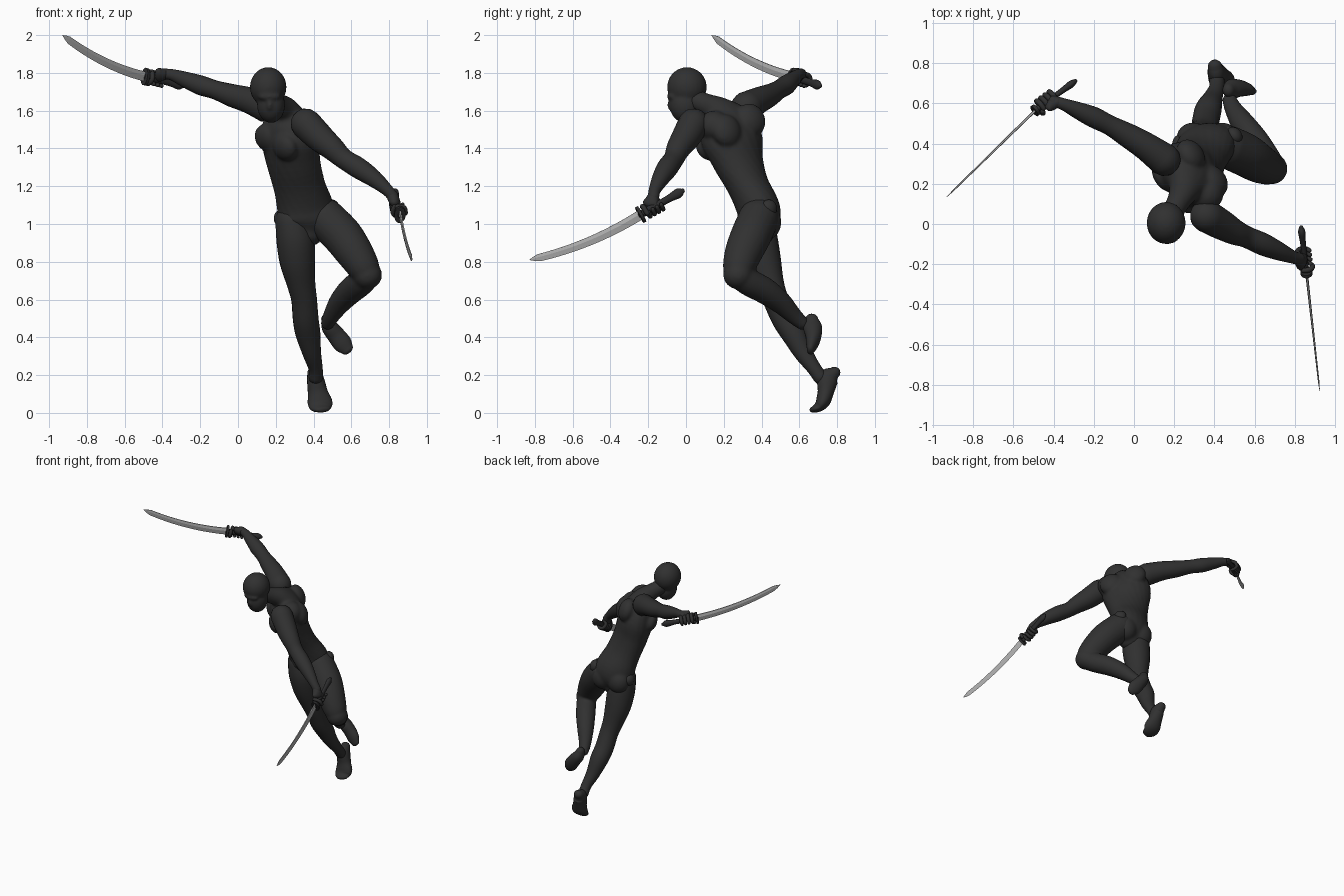
import bpy, bmesh, math
from mathutils import Vector, Matrix

if "Cube" in bpy.data.objects:
    bpy.data.objects.remove(bpy.data.objects["Cube"])

V = Vector


def material(name, r, g, b):
    m = bpy.data.materials.new(name)
    m.diffuse_color = (r, g, b, 1)
    m.use_nodes = True
    m.node_tree.nodes["Principled BSDF"].inputs["Base Color"].default_value = m.diffuse_color
    return m


SUIT = material("suit black", 0.03, 0.03, 0.03)
GRIP = material("grip black", 0.025, 0.025, 0.026)
STEEL = material("blade steel", 0.46, 0.46, 0.46)


def finish(name, bm, mat, smooth=True, voxel=0):
    bmesh.ops.recalc_face_normals(bm, faces=bm.faces)
    me = bpy.data.meshes.new(name)
    bm.to_mesh(me)
    bm.free()
    ob = bpy.data.objects.new(name, me)
    bpy.context.collection.objects.link(ob)
    me.materials.append(mat)
    for p in me.polygons:
        p.use_smooth = smooth
    if voxel:
        r = ob.modifiers.new("blend", 'REMESH')
        r.mode, r.voxel_size, r.use_smooth_shade = 'VOXEL', voxel, True
        s = ob.modifiers.new("soften", 'SMOOTH')
        s.factor, s.iterations = 0.5, 4
    return ob


def catmull(pts, sub):
    """Smooth curve through tuples of any length."""
    out = []
    for i in range(len(pts) - 1):
        p0, p1, p2, p3 = pts[max(i - 1, 0)], pts[i], pts[i + 1], pts[min(i + 2, len(pts) - 1)]
        for k in range(sub):
            t = k / sub
            out.append([0.5 * (2 * b + (c - a) * t + (2 * a - 5 * b + 4 * c - d) * t * t
                               + (3 * b - a - 3 * c + d) * t ** 3)
                        for a, b, c, d in zip(p0, p1, p2, p3)])
    return out + [list(pts[-1])]


def tube(bm, stations, ref=(1, 0, 0), sub=4, sides=20):
    """Loft of ellipses; station = x, y, z, a[, b[, ref x, y, z]], rounded ends."""
    full = []
    for s in stations:
        s = list(s)
        if len(s) == 4:
            s.append(s[3])
        if len(s) == 5:
            s += ref
        full.append(s)
    pts = catmull(full, sub)
    rows = []
    for i, p in enumerate(pts):
        t = (V(pts[min(i + 1, len(pts) - 1)][:3]) - V(pts[max(i - 1, 0)][:3])).normalized()
        rows.append((V(p[:3]), p[3], p[4], t, V(p[5:])))

    def cap(row, sign):
        c, a, b, t, r = row
        return [(c + t * sign * min(a, b) * math.sin(q), a * math.cos(q), b * math.cos(q), t, r)
                for q in (0.45, 0.9, 1.3)]
    rows = cap(rows[0], -1)[::-1] + rows + cap(rows[-1], 1)
    rings = []
    for c, a, b, t, r in rows:
        u = (r - t * r.dot(t)).normalized()
        w = t.cross(u)
        rings.append([bm.verts.new(c + u * a * math.cos(k * math.tau / sides)
                                   + w * b * math.sin(k * math.tau / sides)) for k in range(sides)])
    for A, B in zip(rings, rings[1:]):
        for k in range(sides):
            bm.faces.new((A[k], A[k - 1], B[k - 1], B[k]))
    bm.faces.new(rings[0])
    bm.faces.new(rings[-1])


def ball(bm, c, r, axis=(0, 0, 1)):
    """Ellipsoid whose local z follows axis."""
    rot = V(axis).to_track_quat('Z', 'Y').to_matrix().to_4x4()
    m = Matrix.Translation(c) @ rot @ Matrix.Diagonal((*r, 1))
    bmesh.ops.create_uvsphere(bm, u_segments=24, v_segments=16, radius=1, matrix=m)


# torso, twisted from the hips to the shoulders
HIP, MID, RIB, CH = (1, .1, .15), (.95, -.2, 0), (.8, -.5, -.2), (.63, -.71, -.32)
bm = bmesh.new()
tube(bm, [(.37, .39, .96, .09, .08, *HIP), (.37, .39, 1.02, .15, .11, *HIP),
          (.355, .38, 1.09, .15, .115, *HIP), (.325, .33, 1.2, .14, .11, *MID),
          (.295, .28, 1.32, .155, .12, *RIB), (.275, .245, 1.44, .18, .13, *CH),
          (.265, .21, 1.54, .16, .11, *CH), (.25, .17, 1.6, .085, .075, *CH),
          (.22, .11, 1.63, .058, .06, *MID), (.18, .04, 1.66, .055, .055, *HIP)])
side, fwd = V(CH).normalized(), V((-.76, -.54, -.31)).normalized()
for k in (-1, 1):
    # chest muscles, shoulder blades, buttocks
    ball(bm, V((.27, .23, 1.46)) + fwd * .09 + side * .075 * k, (.085, .075, .05), fwd)
    ball(bm, V((.285, .24, 1.5)) - fwd * .07 + side * .09 * k, (.085, .09, .06), fwd)
    ball(bm, V((.365 + .07 * k, .425, 1.01)), (.085, .08, .095))
ball(bm, (.36, .15, 1.52), (.085, .085, .08))
finish("torso", bm, SUIT, voxel=.011)

# head with masked face
bm = bmesh.new()
ball(bm, (.16, .005, 1.725), (.097, .105, .105))
ball(bm, (.175, -.005, 1.63), (.074, .082, .095))
ball(bm, (.165, -.065, 1.675), (.06, .035, .025))
ball(bm, (.168, -.08, 1.63), (.016, .02, .03))
finish("head", bm, SUIT, voxel=.009)

# arms
ARMS = {
    "left_arm": [(.36, .04, 1.53, .082), (.43, 0, 1.46, .076), (.5, -.04, 1.4, .064),
                 (.56, -.065, 1.345, .054), (.64, -.1, 1.295, .056), (.72, -.135, 1.24, .046),
                 (.79, -.165, 1.18, .032), (.82, -.172, 1.145, .03)],
    "right_arm": [(.15, .32, 1.62, .082), (.06, .385, 1.655, .07), (-.03, .44, 1.68, .061),
                  (-.12, .49, 1.71, .05), (-.2, .53, 1.735, .052), (-.28, .565, 1.765, .042),
                  (-.35, .595, 1.79, .03), (-.4, .61, 1.795, .028)],
}
for name, path in ARMS.items():
    bm = bmesh.new()
    tube(bm, path)
    finish(name, bm, SUIT)

# legs
bm = bmesh.new()
tube(bm, [(.285, .375, 1.02, .088), (.303, .385, .92, .1), (.315, .41, .8, .094),
          (.335, .445, .68, .075), (.35, .475, .6, .068), (.358, .52, .5, .068),
          (.37, .57, .42, .066), (.39, .62, .32, .05), (.41, .675, .24, .038),
          (.412, .71, .19, .038)])
finish("right_leg", bm, SUIT)
bm = bmesh.new()
tube(bm, [(.46, .385, 1.03, .108), (.55, .345, .94, .108), (.615, .305, .85, .1),
          (.665, .28, .77, .086), (.685, .275, .725, .07)])
ball(bm, (.685, .275, .73), (.078, .078, .075))
tube(bm, [(.685, .28, .725, .068), (.65, .335, .69, .072), (.595, .42, .645, .07),
          (.54, .5, .585, .06), (.495, .57, .515, .045), (.475, .615, .475, .037)])
finish("left_leg", bm, SUIT, voxel=.011)

# hip joint discs
for name, c, ax in (("left_hip_joint", (.5, .44, 1.085), (.8, .6, .2)),
                    ("right_hip_joint", (.225, .4, 1.03), (-1, .2, 0))):
    bm = bmesh.new()
    ball(bm, c, (.045, .045, .035), ax)
    finish(name, bm, SUIT)

# feet
bm = bmesh.new()
tube(bm, [(.402, .785, .213, .035, .032), (.41, .752, .18, .045, .055), (.422, .74, .11, .053, .043),
          (.433, .725, .06, .065, .038), (.44, .7, .03, .06, .026), (.45, .675, .019, .042, .016)])
finish("right_foot", bm, SUIT)
bm = bmesh.new()
tube(bm, [(.47, .665, .495, .03, .035), (.485, .67, .455, .043, .05), (.52, .675, .41, .048, .043),
          (.555, .668, .365, .05, .033), (.58, .66, .335, .034, .02)], ref=(.8, 0, .6))
finish("left_foot", bm, SUIT)


def hand(name, wrist, grip, axis):
    """Fist closed round a handle: palm, four curled fingers and a thumb."""
    wrist, grip, d = V(wrist), V(grip), V(axis).normalized()
    out = wrist - grip
    out = (out - d * out.dot(d)).normalized()
    w = d.cross(out)
    bm = bmesh.new()
    palm = grip + out * .03
    tube(bm, [(*wrist, .028), (*(wrist.lerp(palm, .6)), .036, .03), (*palm, .045, .026)],
         ref=tuple(d), sides=16)
    for k in range(5):
        sgn = -1 if k == 4 else 1
        base = grip + d * (.026 * (k - 1.5) if k < 4 else .05)
        arc = []
        for q in (.2, .9, 1.6, 2.4, 3.2, 3.9)[:4 if k == 4 else 6]:
            rad = .034 if q < 3 else .028
            p = base + out * math.cos(q) * rad + w * sgn * math.sin(q) * rad
            arc.append((*p, .013 if q < 3 else .011))
        tube(bm, arc, ref=tuple(d), sides=10, sub=3)
    finish(name, bm, SUIT)


def sword(name, end, guard, tip, sag=.028):
    """Curved single-edged blade, oval guard and flared grip."""
    end, guard, tip = V(end), V(guard), V(tip)
    d = (tip - guard).normalized()
    w = -(V((0, 0, 1)) - d * d.z).normalized()
    n = d.cross(w)
    bm = bmesh.new()
    rows, N = [], 24
    for i in range(N + 1):
        t = i / N
        c = guard.lerp(tip, t) + w * sag * 4 * t * (1 - t)
        wd = .052 - .014 * t
        cut = max(0, (t - .93) / .07)
        top = c - w * wd * .5 * (1 - cut)
        low = c + w * wd * .5 * (1 - cut) + w * .001
        th = .007 * (1 - .5 * t) * (1 - cut * .8)
        m = top.lerp(low, .4)
        rows.append([bm.verts.new(p) for p in
                     (top + n * th * .6, m + n * th, low, m - n * th, top - n * th * .6)])
    for A, B in zip(rows, rows[1:]):
        for k in range(5):
            bm.faces.new((A[k], A[k - 1], B[k - 1], B[k]))
    bm.faces.new(rows[0])
    bm.faces.new(rows[-1])
    finish(name + "_blade", bm, STEEL, smooth=False)
    bm = bmesh.new()
    g = (end - guard).normalized()
    a = guard.lerp(end, .6)
    b = end - g * .035
    tube(bm, [(*guard, .021, .015), (*a, .019, .014), (*b, .026, .018), (*(end - g * .008), .012, .01)],
         ref=tuple(w), sides=12)
    finish(name + "_grip", bm, GRIP)
    # guard plate
    bm = bmesh.new()
    tube(bm, [(*(guard - g * .008), .047, .03), (*(guard + g * .008), .047, .03)],
         ref=tuple(w), sub=1, sides=24)
    for v in bm.verts:
        s = (v.co - guard).dot(g)
        v.co -= g * (s - max(-.009, min(.009, s)))
    finish(name + "_guard", bm, GRIP, smooth=False)


RE, RG = V((-.285, .715, 1.73)), V((-.49, .565, 1.78))
LE, LG = V((.83, -.01, 1.18)), V((.857, -.24, 1.05))
sword("right_sword", RE, RG, (-.93, .135, 2.0))
sword("left_sword", LE, LG, (.923, -.83, .81))
hand("right_hand", (-.385, .605, 1.797), RG.lerp(RE, .28), RG - RE)
hand("left_hand", (.812, -.17, 1.155), LG.lerp(LE, .3), LG - LE)
